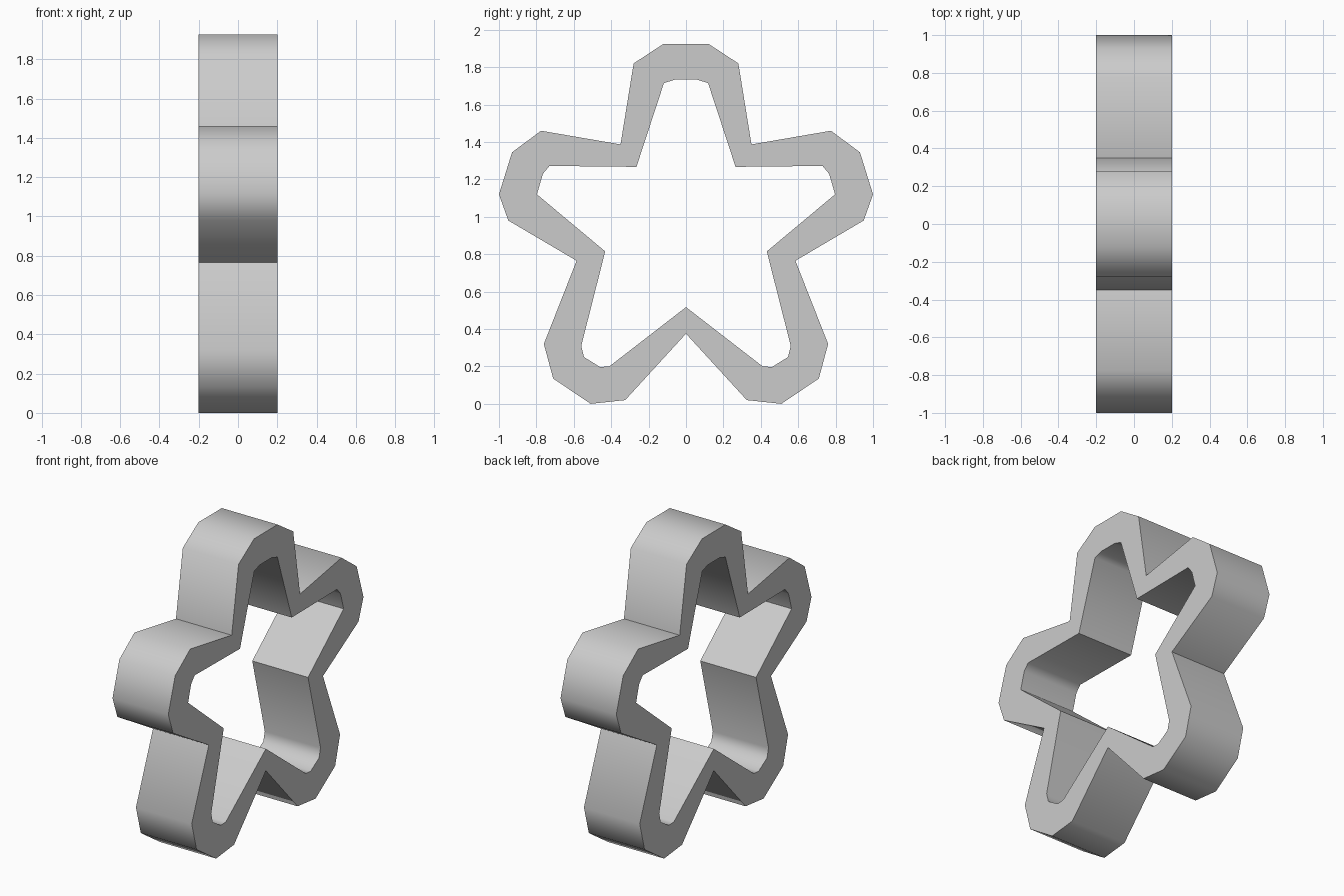
import bpy, bmesh, math

if "Cube" in bpy.data.objects:
    bpy.data.objects.remove(bpy.data.objects["Cube"])

# Right-hand half outlines (y, z), from top to bottom
outer = [(0.12, 1.925), (0.28, 1.82), (0.35, 1.387), (0.775, 1.46), (0.93, 1.345),
         (1.0, 1.12), (0.95, 0.98), (0.585, 0.765), (0.76, 0.32), (0.71, 0.135),
         (0.51, 0.0), (0.325, 0.02), (0, 0.375)]
inner = [(0.06, 1.733), (0.118, 1.715), (0.265, 1.267), (0.73, 1.272), (0.765, 1.23),
         (0.797, 1.12), (0.432, 0.815), (0.56, 0.31), (0.545, 0.25), (0.46, 0.197),
         (0.41, 0.2), (0, 0.517)]
DEPTH = 0.4


def mirrored(half):
    """Close a half outline; its last point lies on the axis."""
    return half + [(-y, z) for y, z in reversed(half[:-1])]


# Star ring: fill between both outlines, then extrude along x
bm = bmesh.new()
edges = []
for half in (outer, inner):
    vs = [bm.verts.new((-DEPTH / 2, y, z)) for y, z in mirrored(half)]
    edges += [bm.edges.new((vs[i - 1], vs[i])) for i in range(len(vs))]
bmesh.ops.triangle_fill(bm, edges=edges, use_beauty=True)
ext = bmesh.ops.extrude_face_region(bm, geom=bm.faces[:], use_keep_orig=True)
bmesh.ops.translate(bm, vec=(DEPTH, 0, 0),
                    verts=[g for g in ext["geom"] if isinstance(g, bmesh.types.BMVert)])
bmesh.ops.recalc_face_normals(bm, faces=bm.faces[:])

mesh = bpy.data.meshes.new("star_ring")
bm.to_mesh(mesh)
bm.free()
ring = bpy.data.objects.new("star_ring", mesh)
bpy.context.collection.objects.link(ring)

# Rounded tips shade smoothly, valleys and rims stay sharp
bpy.context.view_layer.objects.active = ring
ring.select_set(True)
bpy.ops.object.shade_smooth_by_angle(angle=math.radians(60))
